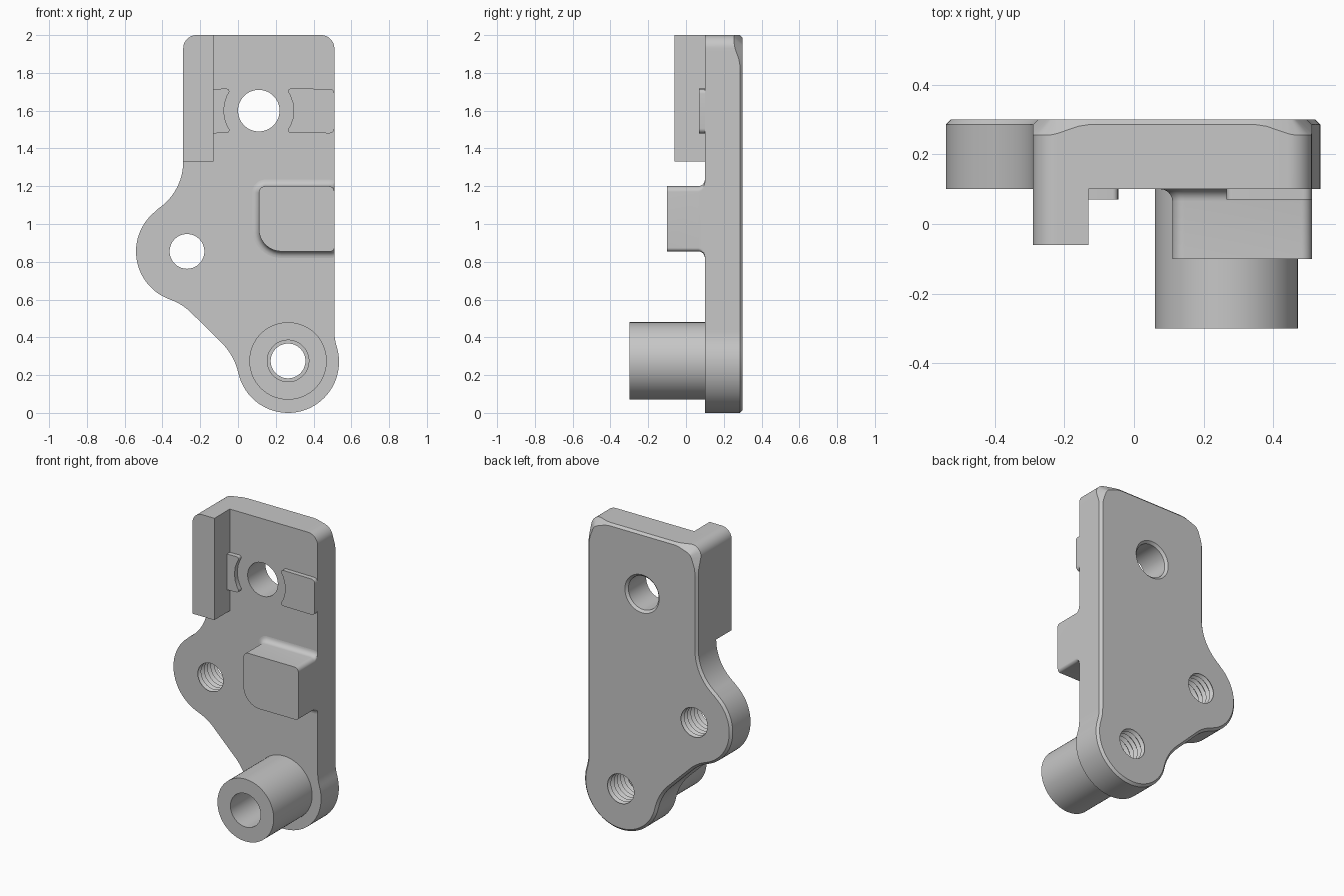
import bpy, bmesh
from math import sin, cos, tan, radians, pi, hypot
from mathutils import Vector

cube = bpy.data.objects.get("Cube")
if cube:
    bpy.data.objects.remove(cube)

grey = bpy.data.materials.new("light machined grey")
grey.use_nodes = True
colour = (0.57, 0.57, 0.57, 1)
grey.diffuse_color = colour
grey.node_tree.nodes["Principled BSDF"].inputs["Base Color"].default_value = colour


def arc(cx, cz, r, a0, a1, n=12):
    angles = [radians(a0 + (a1 - a0) * i / n) for i in range(n + 1)]
    return [Vector((cx + r * cos(a), cz + r * sin(a))) for a in angles]


def rounded(corners, n=6):
    """Polygon of (x, z, radius) corners with each corner filleted."""
    out = []
    for i, (x, z, r) in enumerate(corners):
        p = Vector((x, z))
        if r == 0:
            out.append(p)
            continue
        a = (Vector(corners[i - 1][:2]) - p).normalized()
        b = (Vector(corners[(i + 1) % len(corners)][:2]) - p).normalized()
        half = a.angle(b) / 2
        t = r / tan(half)
        centre = p + (a + b).normalized() * (r / sin(half))
        start, end = p + a * t - centre, p + b * t - centre
        sweep = pi - 2 * half
        for k in range(n + 1):
            u = sweep * k / n
            out.append(centre + (start * sin(sweep - u) + end * sin(u)) / sin(sweep))
    return out


def subdivide(loop, step):
    out = []
    for i, p in enumerate(loop):
        q = loop[(i + 1) % len(loop)]
        n = max(1, round((q - p).length / step))
        out += [p.lerp(q, k / n) for k in range(n)]
    return out


def offset(loop, amounts):
    """Move each outline point outward by its own amount."""
    out = []
    for i, p in enumerate(loop):
        a = (p - loop[i - 1]).normalized()
        b = (loop[(i + 1) % len(loop)] - p).normalized()
        normal = Vector((a.y + b.y, -a.x - b.x)).normalized()
        out.append(p + normal * amounts[i] / max(0.5, cos(a.angle(b) / 2)))
    return out


def build(name, rings, closed=False):
    """Skin a stack of equal-length 3D rings, capped or joined end to end."""
    bm = bmesh.new()
    rows = [[bm.verts.new(p) for p in ring] for ring in rings]
    n = len(rows[0])
    pairs = list(zip(rows, rows[1:])) + ([(rows[-1], rows[0])] if closed else [])
    for low, high in pairs:
        for i in range(n):
            j = (i + 1) % n
            bm.faces.new((low[i], low[j], high[j], high[i]))
    if not closed:
        bm.faces.new(rows[0])
        bm.faces.new(rows[-1])
    bmesh.ops.recalc_face_normals(bm, faces=bm.faces)
    mesh = bpy.data.meshes.new(name)
    bm.to_mesh(mesh)
    bm.free()
    mesh.materials.append(grey)
    obj = bpy.data.objects.new(name, mesh)
    bpy.context.collection.objects.link(obj)
    return obj


def at(loop, y):
    return [(p.x, y, p.y) for p in loop]


def prism(name, loop, y0, y1):
    return build(name, [at(loop, y0), at(loop, y1)])


def lathe(name, cx, cz, profile, closed=False, n=64):
    """Turn a (y, radius) profile about an axis running front to back."""
    rings = [[(cx + r * cos(2 * pi * i / n), y, cz + r * sin(2 * pi * i / n))
              for i in range(n)] for y, r in profile]
    return build(name, rings, closed)


def smooth(obj):
    bpy.ops.object.select_all(action='DESELECT')
    obj.select_set(True)
    bpy.context.view_layer.objects.active = obj
    bpy.ops.object.shade_smooth_by_angle(angle=radians(30))


FRONT, BACK = 0.10, 0.30
LEFT, RIGHT, TOP = -0.29, 0.51, 2.0
HOLE = (0.11, 1.60)
LUG = (-0.27, 0.855)
FOOT = (0.265, 0.27)

# Plate outline: rounded top, side lug and round foot blended by hollow arcs
outline = (arc(RIGHT - 0.07, TOP - 0.07, 0.07, 0, 90)
           + arc(LEFT + 0.07, TOP - 0.07, 0.07, 90, 180)
           + arc(LEFT - 0.3, 1.33, 0.3, 0, -56)
           + arc(*LUG, 0.27, 124, 250, 28)[1:]
           + arc(-0.459, 0.317, 0.3, 70, 45, 8)[1:]
           + arc(-0.329, 0.133, 0.34, 45, 13, 8)
           + arc(*FOOT, 0.27, 193, 377, 36)[1:]
           + arc(RIGHT + 0.3, 0.437, 0.3, 197, 180, 6)[1:])
outline = subdivide(outline, 0.03)

# Back chamfer grows wider around the two top corners
chamfer = []
for p in outline:
    d = min(hypot(p.x - x, p.y - TOP) for x in (LEFT, RIGHT))
    t = min(1, max(0, (0.16 - d) / 0.12))
    chamfer.append(0.015 + 0.03 * t * t * (3 - 2 * t))
inner = offset(outline, [-c for c in chamfer])
plate = build("plate", [at(outline, FRONT),
                        [(p.x, BACK - c, p.y) for p, c in zip(outline, chamfer)],
                        at(inner, BACK)])

# Bolt hole with a countersunk back, and two threaded holes
pitch = 0.034
thread = [(0.066 + pitch * k / 2, 0.092 if k % 2 == 0 else 0.109) for k in range(17)]
cutters = [lathe("bolt_hole_cutter", *HOLE, [(0, 0.11), (0.285, 0.11), (0.32, 0.145)]),
           lathe("lug_thread_cutter", *LUG, thread),
           lathe("foot_thread_cutter", FOOT[0], 0.275, thread)]
bpy.context.view_layer.objects.active = plate
for cutter in cutters:
    cutter.hide_render = True
    cut = plate.modifiers.new("hole", 'BOOLEAN')
    cut.operation = 'DIFFERENCE'
    cut.solver = 'EXACT'
    cut.object = cutter
    bpy.ops.object.modifier_apply(modifier=cut.name)
    bpy.data.objects.remove(cutter)

# Upright rail on the front edge
rail = prism("side_rail", rounded([(LEFT, 1.33, 0), (-0.13, 1.33, 0),
                                   (-0.13, TOP, 0), (LEFT, TOP, 0.07)], 12),
             -0.06, FRONT)

# Low pads either side of the bolt hole, hollowed around it
low, high = 1.48, 1.715


def hollow_edge(a0, a1):
    pts = arc(*HOLE, 0.185, a0, a1, 6)
    return [(p.x, p.y, 0.015 if i in (0, 6) else 0) for i, p in enumerate(pts)]


small_pad = prism("small_pad", rounded([(-0.13, low, 0)] + hollow_edge(219.4, 140.6)
                                       + [(-0.13, high, 0)]), 0.07, FRONT)
wide_pad = prism("wide_pad", rounded(hollow_edge(39.4, -39.4)
                                     + [(RIGHT, low, 0.025), (RIGHT, high, 0.025)]),
                 0.07, FRONT)

# Stop block with a fillet where it meets the plate
block = rounded([(0.11, 0.855, 0.12), (RIGHT, 0.855, 0.02),
                 (RIGHT, 1.20, 0.03), (0.11, 1.20, 0.035)], 10)
rings = [at(block, -0.10)]
fillet = 0.035
for k in range(7):
    a = pi / 2 * k / 6
    loop = offset(block, [fillet * (1 - cos(a))] * len(block))
    rings.append([(min(p.x, RIGHT), FRONT - fillet * (1 - sin(a)), p.y) for p in loop])
stop_block = build("stop_block", rings)

# Hollow boss on the foot
boss = lathe("foot_boss", FOOT[0], 0.275,
             [(-0.30, 0.11), (-0.30, 0.205), (FRONT, 0.205), (FRONT, 0.11)], closed=True)

for part in (plate, rail, small_pad, wide_pad, stop_block, boss):
    smooth(part)
